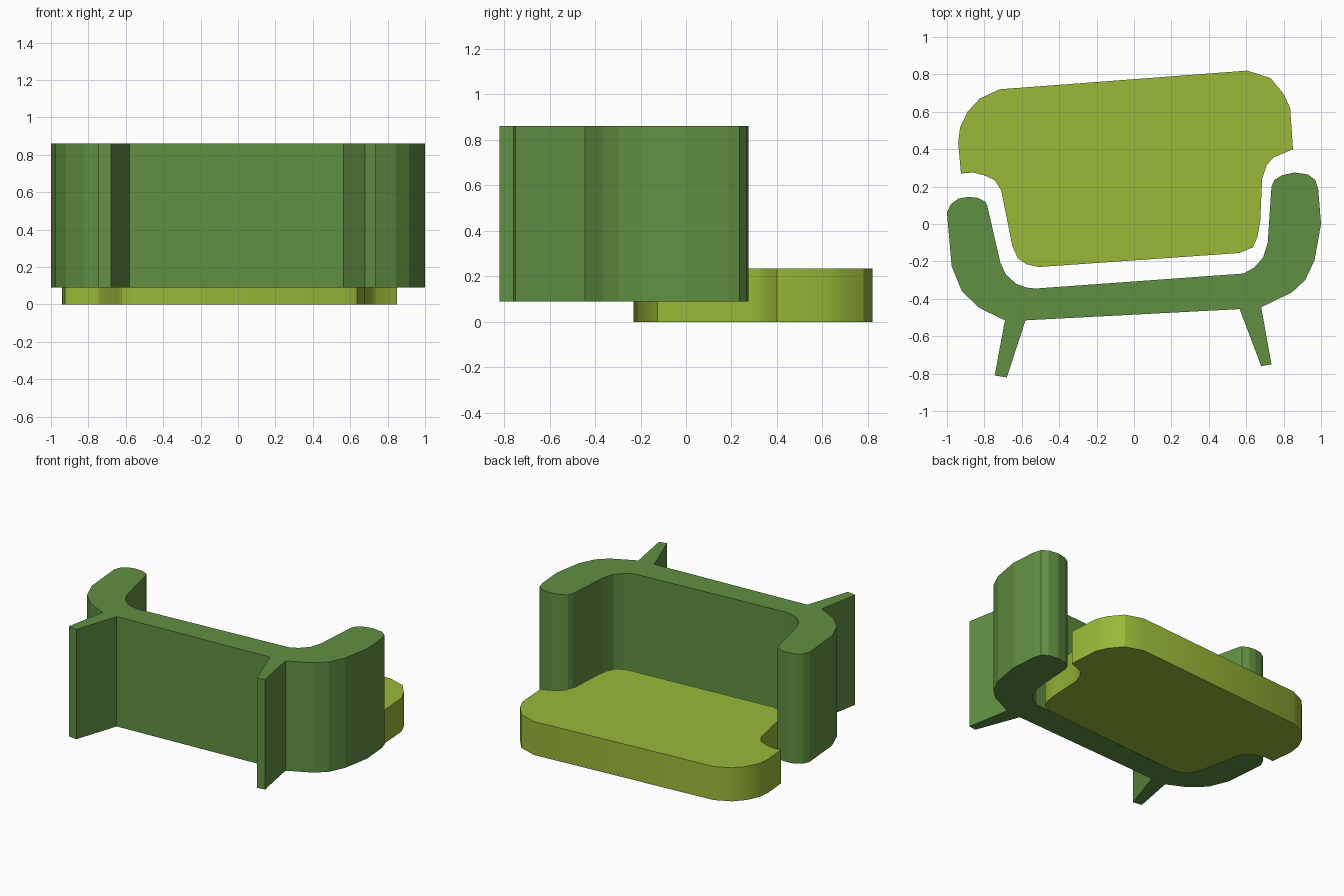
import bpy, bmesh

if "Cube" in bpy.data.objects:
    bpy.data.objects.remove(bpy.data.objects["Cube"])


def extrude_outline(name, outline, z0, z1, color, smooth=False):
    """Solid prism from a top-view outline."""
    bm = bmesh.new()
    face = bm.faces.new([bm.verts.new((x, y, z0)) for x, y in outline])
    res = bmesh.ops.extrude_face_region(bm, geom=[face])
    top = [v for v in res["geom"] if isinstance(v, bmesh.types.BMVert)]
    bmesh.ops.translate(bm, vec=(0, 0, z1 - z0), verts=top)
    bmesh.ops.recalc_face_normals(bm, faces=bm.faces)
    mesh = bpy.data.meshes.new(name)
    bm.to_mesh(mesh)
    bm.free()
    obj = bpy.data.objects.new(name, mesh)
    bpy.context.collection.objects.link(obj)
    mat = bpy.data.materials.new(name + "_color")
    mat.diffuse_color = color
    mat.use_nodes = True
    mat.node_tree.nodes["Principled BSDF"].inputs["Base Color"].default_value = mat.diffuse_color
    mesh.materials.append(mat)
    if smooth:
        bpy.ops.object.select_all(action='DESELECT')
        obj.select_set(True)
        bpy.context.view_layer.objects.active = obj
        bpy.ops.object.shade_smooth_by_angle()
    return obj


# Sofa frame: left arm, inner back, right arm, outer back with two splayed legs
left_arm = [(-1, .06), (-.98, .105), (-.94, .135), (-.885, .145),
            (-.835, .14), (-.795, .12), (-.785, .1)]
inner_back = [(-.715, -.205), (-.685, -.27), (-.63, -.32), (-.575, -.34),
              (-.525, -.345), (.585, -.265), (.64, -.235), (.69, -.18), (.715, -.1)]
right_arm = [(.735, .2), (.75, .235), (.79, .26), (.855, .275), (.93, .265),
             (.97, .235), (.985, .185), (1, 0)]
right_leg = [(.965, -.195), (.915, -.3), (.845, -.365), (.68, -.445),
             (.735, -.75), (.68, -.76), (.565, -.455)]
left_leg = [(-.58, -.515), (-.68, -.82), (-.745, -.81), (-.69, -.515),
            (-.825, -.45), (-.92, -.36), (-.975, -.225)]
extrude_outline("sofa_frame", left_arm + inner_back + right_arm + right_leg + left_leg,
                0.09, 0.86, (.12, .28, .055, 1))

# Seat cushion: T-shaped with rounded corners
seat_inner = [(-.925, .27), (-.86, .275), (-.8, .26), (-.745, .235), (-.71, .18),
              (-.65, -.12), (-.62, -.185), (-.575, -.215), (-.51, -.23),
              (.565, -.155), (.635, -.125), (.66, -.07), (.675, .02),
              (.685, .24), (.71, .315), (.745, .355)]
seat_outer = [(.85, .4), (.835, .62), (.8, .695), (.73, .78), (.605, .82),
              (-.72, .72), (-.825, .67), (-.89, .6), (-.93, .515), (-.94, .435)]
extrude_outline("seat", seat_inner + seat_outer, 0, 0.235, (.32, .48, .04, 1), smooth=True)
